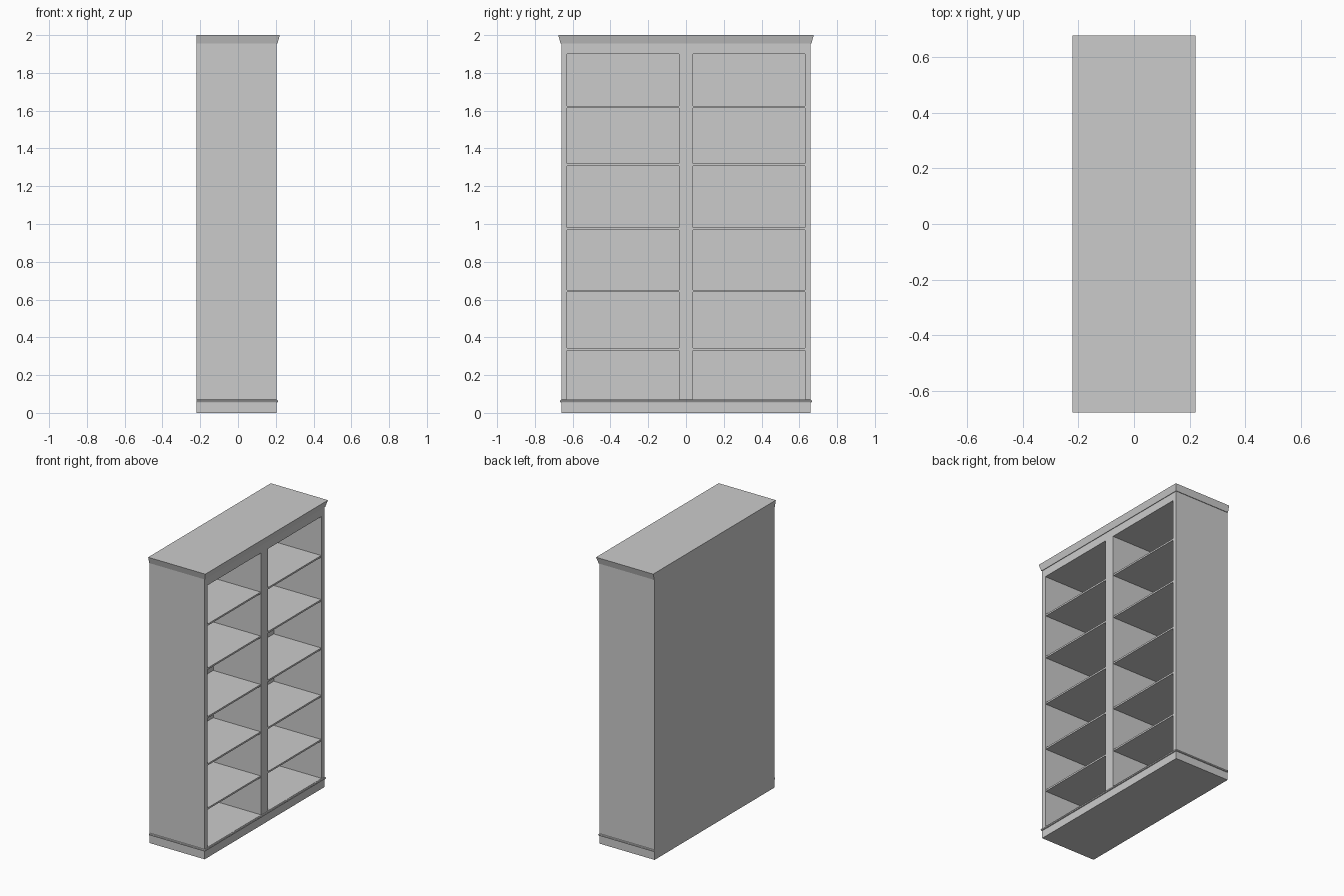
import bpy, bmesh

if "Cube" in bpy.data.objects:
    bpy.data.objects.remove(bpy.data.objects["Cube"])

BACK, FRONT, HALF = -0.22, 0.205, 0.66   # carcass extents (open side faces +x)
INNER, POST = 0.63, 0.037                # bay limits in y
FLOOR, HEAD, TOP = 0.072, 1.90, 1.955    # bay floor, bay ceiling, cornice bottom
BACK_IN = -0.165                         # inner face of the back panel


def finish(name, bm):
    bmesh.ops.recalc_face_normals(bm, faces=bm.faces)
    mesh = bpy.data.meshes.new(name)
    bm.to_mesh(mesh)
    bm.free()
    obj = bpy.data.objects.new(name, mesh)
    bpy.context.collection.objects.link(obj)
    return obj


def box(name, x, y, z):
    bm = bmesh.new()
    bmesh.ops.create_cube(bm, size=1)
    for v in bm.verts:
        v.co = [(r[0] + r[1]) / 2 + c * (r[1] - r[0]) for c, r in zip(v.co, (x, y, z))]
    return finish(name, bm)


def moulded_slab(name, profile):
    """Stack of rectangles from (overhang, z); the back stays flush."""
    bm = bmesh.new()
    rings = []
    for o, z in profile:
        w, f = HALF + o, FRONT + o
        rings.append([bm.verts.new((px, py, z)) for px, py in
                      ((BACK, -w), (f, -w), (f, w), (BACK, w))])
    for a, b in zip(rings, rings[1:]):
        for i in range(4):
            j = (i + 1) % 4
            bm.faces.new((a[i], a[j], b[j], b[i]))
    bm.faces.new(rings[0])
    bm.faces.new(rings[-1])
    return finish(name, bm)


# plinth with bead, and flared cornice
moulded_slab("plinth", [(0, 0), (0, 0.054), (0.005, 0.056), (0.007, 0.062),
                        (0.005, 0.068), (0, 0.07), (0, FLOOR)])
moulded_slab("cornice", [(0.004, TOP), (0.016, 2.0)])

# carcass
box("back_panel", (BACK, BACK_IN), (-INNER, INNER), (FLOOR, TOP))
box("header", (BACK_IN, FRONT), (-INNER, INNER), (HEAD, TOP))
box("centre_divider", (BACK_IN, FRONT), (-POST, POST), (FLOOR, HEAD))

# side panels and shelves for both bays
for side, s in (("left", -1), ("right", 1)):
    box(f"{side}_side_panel", (BACK, FRONT), sorted((s * INNER, s * HALF)), (FLOOR, TOP))
    for i, z in enumerate((0.337, 0.645, 0.975, 1.313, 1.62)):
        box(f"{side}_shelf_{i + 1}", (BACK_IN, FRONT - 0.004),
            sorted((s * POST, s * INNER)), (z - 0.006, z + 0.006))
